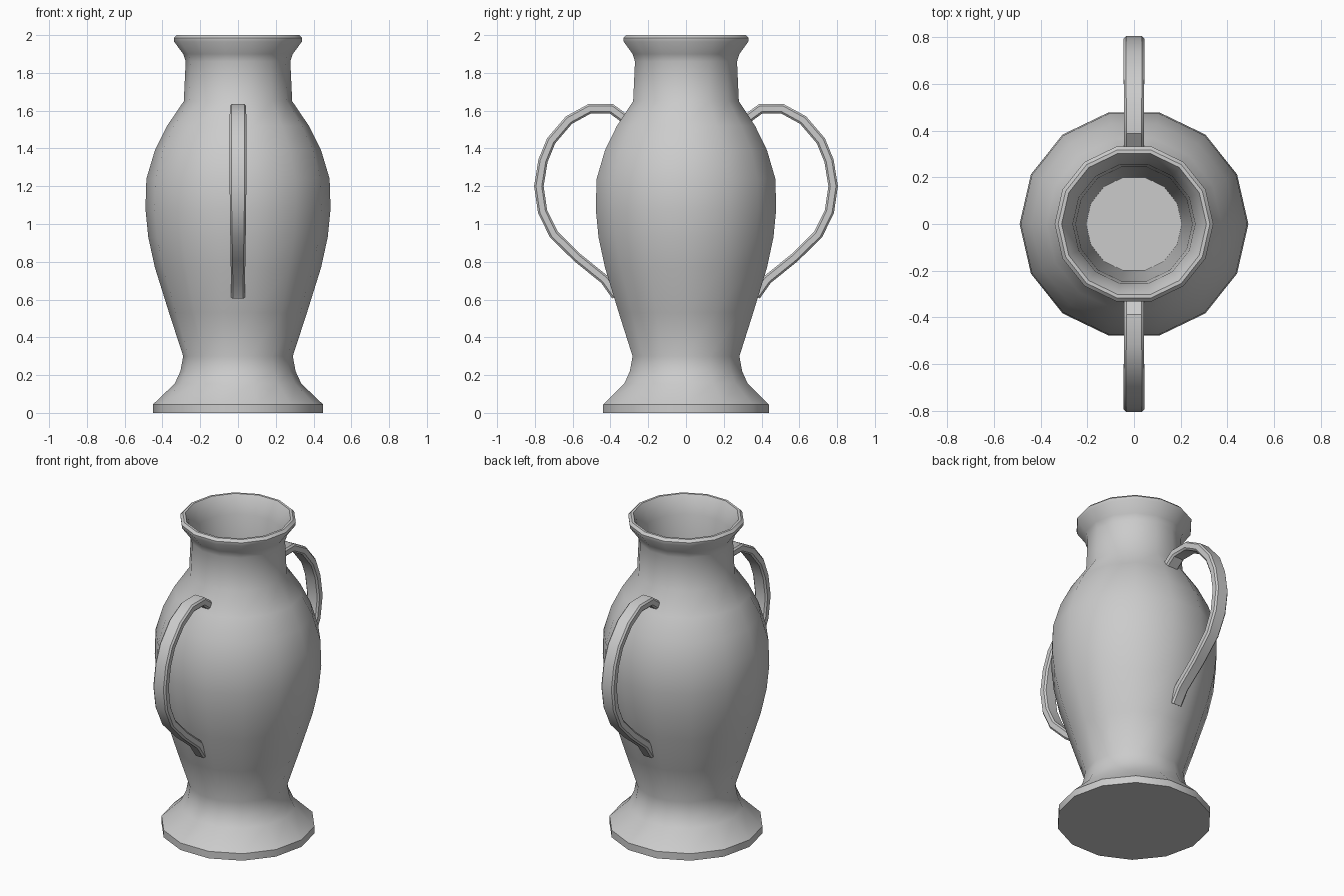
import bpy, bmesh, math
from mathutils import Vector

if "Cube" in bpy.data.objects:
    bpy.data.objects.remove(bpy.data.objects["Cube"])

SIDES = 14


def finish(bm, name, angle):
    bmesh.ops.recalc_face_normals(bm, faces=bm.faces)
    mesh = bpy.data.meshes.new(name)
    bm.to_mesh(mesh)
    bm.free()
    ob = bpy.data.objects.new(name, mesh)
    bpy.context.collection.objects.link(ob)
    bpy.ops.object.select_all(action='DESELECT')
    ob.select_set(True)
    bpy.context.view_layer.objects.active = ob
    bpy.ops.object.shade_smooth_by_angle(angle=math.radians(angle))
    return ob


def skin(bm, rings):
    """Bridge successive closed rings and cap both ends."""
    loops = [[bm.verts.new(p) for p in ring] for ring in rings]
    n = len(loops[0])
    for a, b in zip(loops, loops[1:]):
        for i in range(n):
            j = (i + 1) % n
            bm.faces.new((a[i], a[j], b[j], b[i]))
    bm.faces.new(loops[0][::-1])
    bm.faces.new(loops[-1])


# Vase: foot, belly, neck, rolled rim, then down the inside to the floor (radius, z)
profile = [
    (0.45, 0.0), (0.45, 0.045), (0.335, 0.155), (0.305, 0.22), (0.29, 0.30),
    (0.365, 0.53), (0.44, 0.77), (0.475, 0.93), (0.49, 1.08), (0.485, 1.24),
    (0.44, 1.39), (0.375, 1.52), (0.287, 1.65), (0.277, 1.86), (0.29, 1.90),
    (0.338, 1.965), (0.34, 1.985), (0.325, 2.0), (0.31, 2.0), (0.295, 1.975),
    (0.262, 1.89), (0.25, 1.65), (0.205, 0.30),
]
bm = bmesh.new()
skin(bm, [[(r * math.cos(2 * math.pi * i / SIDES),
            r * math.sin(2 * math.pi * i / SIDES), z) for i in range(SIDES)]
          for r, z in profile])
finish(bm, "vase_body", 42)

# Handles: flat bevelled strap swept along a path in the y-z plane (y, z, half width)
path = [
    (0.30, 1.54, 0.043), (0.395, 1.61, 0.043), (0.51, 1.61, 0.043),
    (0.62, 1.55, 0.044), (0.714, 1.44, 0.044), (0.757, 1.335, 0.044),
    (0.779, 1.20, 0.044), (0.759, 1.065, 0.043), (0.70, 0.945, 0.041),
    (0.575, 0.822, 0.039), (0.43, 0.705, 0.037), (0.37, 0.62, 0.036),
]
HALF, BEVEL = 0.025, 0.010


def handle_rings(side):
    pts = [Vector((y, z)) for y, z, w in path]
    rings = []
    for i, (p, (_, _, w)) in enumerate(zip(pts, path)):
        d_in = (p - pts[i - 1]).normalized() if i else None
        d_out = (pts[i + 1] - p).normalized() if i < len(pts) - 1 else None
        d_in, d_out = d_in or d_out, d_out or d_in
        t = (d_in + d_out).normalized()
        nrm = Vector((-t.y, t.x)) / max(t.dot(d_in), 0.5)
        h, b = HALF, BEVEL
        section = [(w, h - b), (w - b, h), (b - w, h), (-w, h - b),
                   (-w, b - h), (b - w, -h), (w - b, -h), (w, b - h)]
        rings.append([(x, side * (p.x + nrm.x * o), p.y + nrm.y * o)
                      for x, o in section])
    return rings


for name, side in (("front_handle", -1), ("back_handle", 1)):
    bm = bmesh.new()
    skin(bm, handle_rings(side))
    finish(bm, name, 35)
